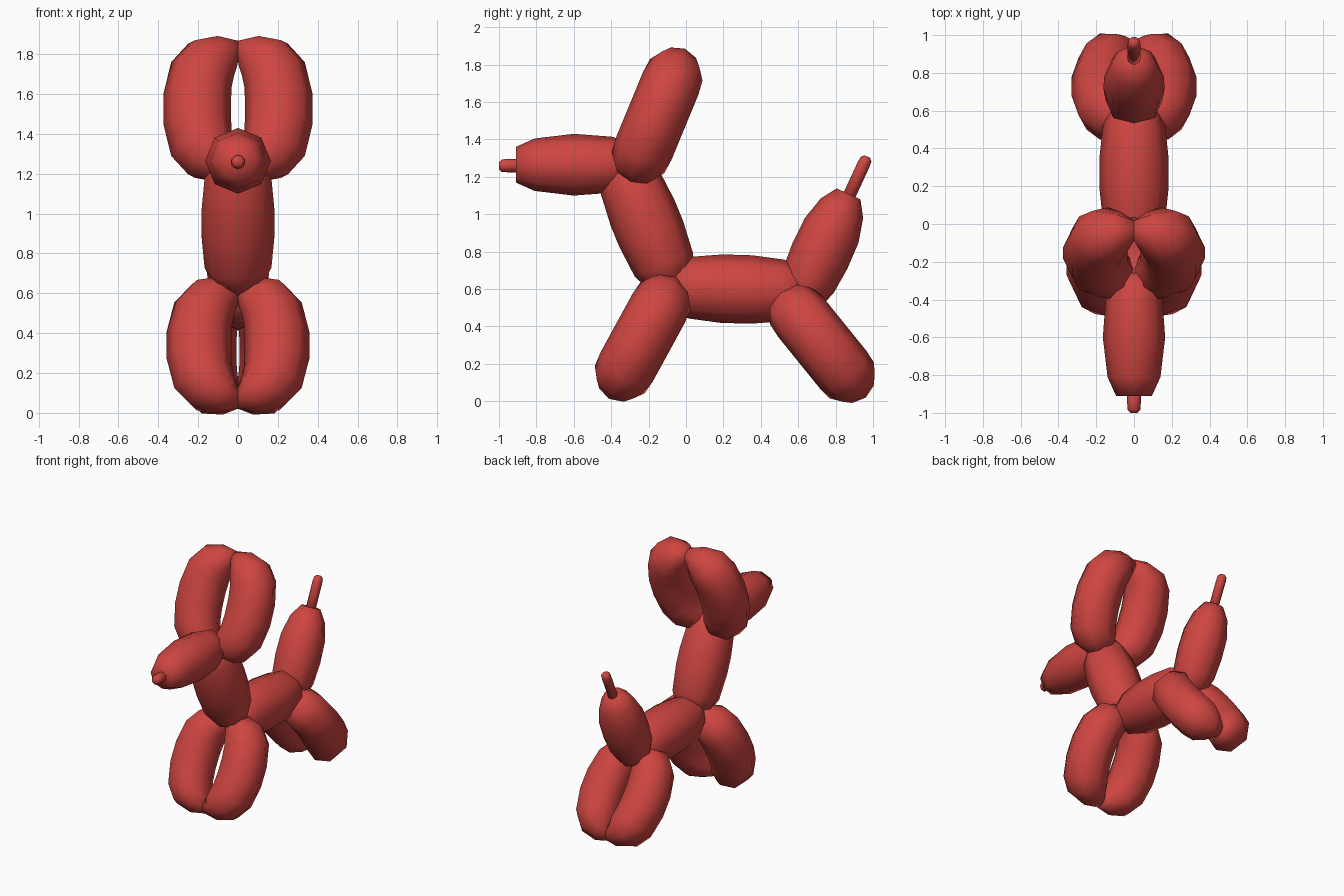
import bpy, bmesh, math
from mathutils import Vector

if "Cube" in bpy.data.objects:
    bpy.data.objects.remove(bpy.data.objects["Cube"])

red = bpy.data.materials.new("balloon red")
red.diffuse_color = (0.62, 0.06, 0.052, 1)
red.use_nodes = True
red.node_tree.nodes["Principled BSDF"].inputs["Base Color"].default_value = red.diffuse_color
X = Vector((1, 0, 0))
SIDES = 8


def finish(name, bm):
    """Turn a bmesh into a smooth red object."""
    bmesh.ops.recalc_face_normals(bm, faces=bm.faces)
    for f in bm.faces:
        f.smooth = True
    me = bpy.data.meshes.new(name)
    bm.to_mesh(me)
    bm.free()
    me.materials.append(red)
    ob = bpy.data.objects.new(name, me)
    bpy.context.collection.objects.link(ob)
    return ob


def loft(name, rings, sides=SIDES):
    """Skin rings given as (centre, axis_u, axis_v), with capped ends."""
    bm = bmesh.new()
    loops = []
    for c, u, v in rings:
        angs = [2 * math.pi * i / sides for i in range(sides)]
        loops.append([bm.verts.new(c + u * math.cos(a) + v * math.sin(a)) for a in angs])
    for a, b in zip(loops, loops[1:]):
        for i in range(sides):
            j = (i + 1) % sides
            bm.faces.new((a[i], a[j], b[j], b[i]))
    bm.faces.new(loops[0])
    bm.faces.new(loops[-1])
    return finish(name, bm)


def straight(name, centre, direction, profile, sides=SIDES):
    """Straight balloon: profile is (distance along axis, radius)."""
    c = Vector((0, *centre))
    d = Vector((0, *direction)).normalized()
    p = X.cross(d)
    return loft(name, [(c + d * s, X * r, p * r) for s, r in profile], sides)


# Half of a bent balloon: outer and inner edge points (x, along axis)
HALF = [((0.0, 0.37), (0.0, 0.26)), ((0.12, 0.39), (0.005, 0.23)),
        ((0.25, 0.355), (0.02, 0.18)), ((0.335, 0.255), (0.032, 0.12)),
        ((0.375, 0.08), (0.035, 0.045))]
BEND = HALF + [((o[0], -o[1]), (i[0], -i[1])) for o, i in reversed(HALF)]


def bent_pair(name, centre, direction, scale, shift=0.0, width=0.16):
    """Two mirrored bent balloons that meet on the centre plane."""
    c = Vector((0, *centre))
    d = Vector((0, *direction)).normalized()
    p = X.cross(d)
    for label, side in (("right", 1), ("left", -1)):
        rings = []
        for o, i in BEND:
            a, b = [c + X * side * max(0, q[0] * scale - shift) + d * q[1] * scale for q in (o, i)]
            u = (a - b) / 2
            full = (Vector(o) - Vector(i)).length / 2
            rings.append(((a + b) / 2, u, p * min(full * 1.05, width)))
        loft(label + "_" + name, rings)


# Ears and legs
bent_pair("ear", (-0.154, 1.525), (0.38, 0.92), 1.0)
bent_pair("front_leg", (-0.232, 0.34), (0.48, 0.88), 0.955)
bent_pair("rear_leg", (0.728, 0.308), (0.63, -0.78), 0.95, 0.025)

# Body and neck
straight("body", (0.27, 0.6), (1, -0.03),
         [(-0.38, 0.08), (-0.33, 0.135), (-0.25, 0.165), (-0.08, 0.183),
          (0.08, 0.183), (0.25, 0.165), (0.33, 0.135), (0.38, 0.08)])
straight("neck", (-0.213, 0.961), (0.38, -0.925),
         [(-0.36, 0.08), (-0.31, 0.135), (-0.23, 0.168), (-0.05, 0.184),
          (0.07, 0.184), (0.25, 0.168), (0.32, 0.135), (0.37, 0.08)])

# Snout and its knotted tip
straight("snout", (0, 1.265), (1, 0),
         [(-0.91, 0.095), (-0.81, 0.14), (-0.6, 0.165), (-0.4, 0.15),
          (-0.31, 0.125), (-0.26, 0.07)])
straight("nose_tip", (0, 1.26), (1, 0),
         [(-1.0, 0.018), (-0.985, 0.033), (-0.95, 0.036), (-0.85, 0.036)], 12)

# Tail and its uninflated end
straight("tail", (0.737, 0.823), (0.42, 0.91),
         [(-0.34, 0.07), (-0.29, 0.12), (-0.2, 0.15), (-0.05, 0.162),
          (0.1, 0.158), (0.23, 0.125), (0.315, 0.07)])
straight("tail_tip", (0.745, 0.823), (0.42, 0.91),
         [(0.25, 0.034), (0.49, 0.034), (0.52, 0.031), (0.535, 0.016)], 12)
